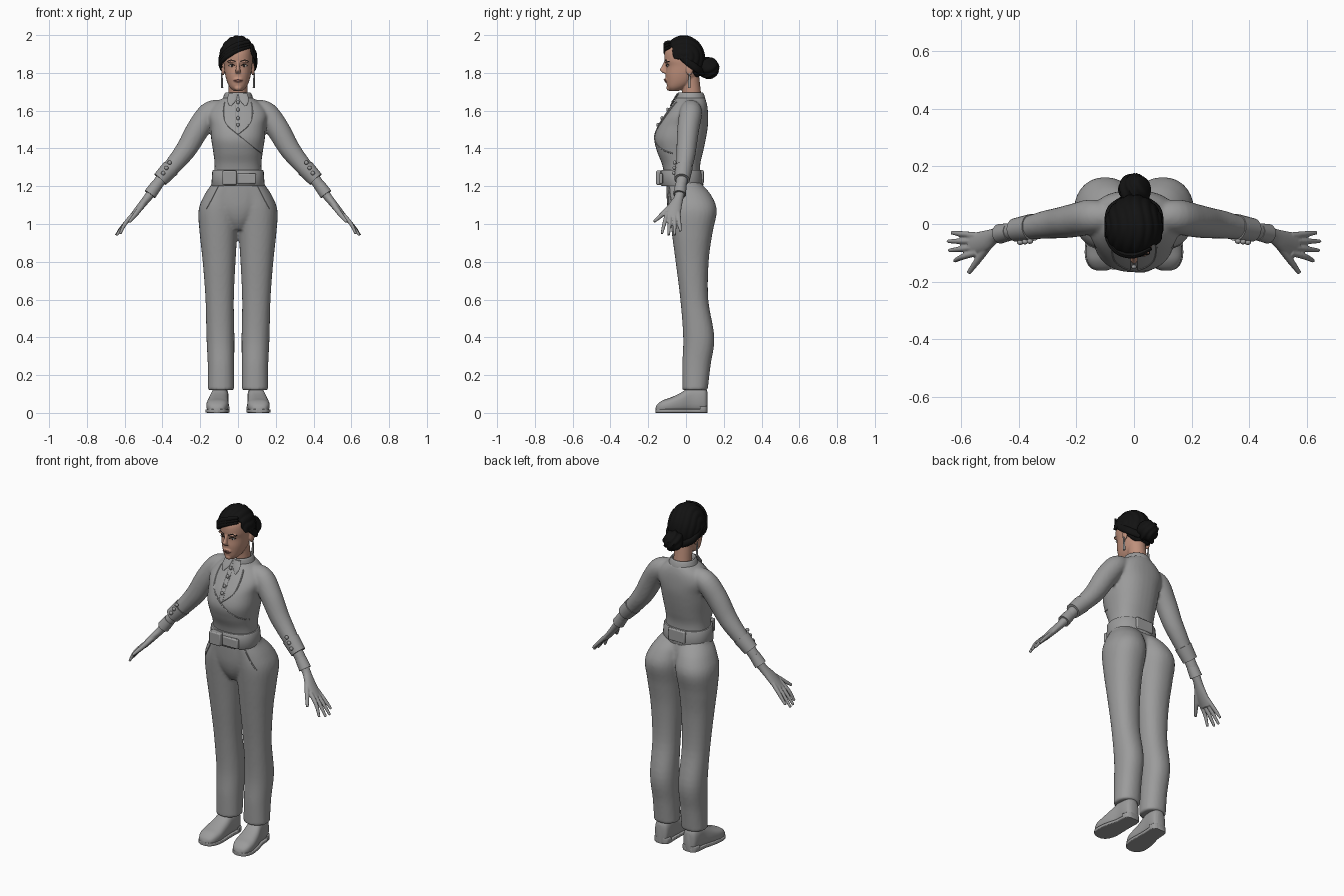
import bpy
import bmesh
from math import sin, cos, pi, tau, copysign, radians
from mathutils import Vector, Matrix
from mathutils.bvhtree import BVHTree

cube = bpy.data.objects.get("Cube")
if cube:
    bpy.data.objects.remove(cube, do_unlink=True)

X, Y, Z = Vector((1, 0, 0)), Vector((0, 1, 0)), Vector((0, 0, 1))
SIDES = (1, -1)


def material(name, red, green, blue):
    mat = bpy.data.materials.new(name)
    mat.use_nodes = True
    color = (red, green, blue, 1)
    mat.diffuse_color = color
    shader = next(n for n in mat.node_tree.nodes if n.type == "BSDF_PRINCIPLED")
    shader.inputs["Base Color"].default_value = color
    shader.inputs["Roughness"].default_value = .8
    return mat


cloth = material("grey cloth", .33, .33, .33)
skin = material("skin", .52, .28, .2)
black = material("black hair", .006, .006, .006)
lip = material("lip", .36, .15, .12)
white = material("eye white", .6, .58, .55)
brown = material("dark iris", .04, .025, .02)


def spline(points, steps):
    """Smooth interpolation through tuples of any length."""
    result = []
    for i in range(len(points) - 1):
        p, q = points[max(i - 1, 0)], points[i]
        r, s = points[i + 1], points[min(i + 2, len(points) - 1)]
        for k in range(steps):
            t = k / steps
            result.append(tuple(
                .5 * (2 * b + (c - a) * t + (2 * a - 5 * b + 4 * c - d) * t ** 2
                      + (3 * b - a - 3 * c + d) * t ** 3)
                for a, b, c, d in zip(p, q, r, s)))
    return result + [tuple(points[-1])]


def loft(bm, sections, u=X, v=None, power=2, sides=28, steps=5, flip=1):
    """Skin (x, y, z, radius u, radius v) sections; v None follows the path."""
    path = spline(sections, steps)
    rings = []
    for i, (x, y, z, a, b) in enumerate(path):
        across, up = u, v
        if v is None:
            ahead = Vector(path[min(i + 1, len(path) - 1)][:3])
            way = (ahead - Vector(path[max(i - 1, 0)][:3])).normalized()
            up = way.cross(u).normalized()
            across = up.cross(way)
        ring = []
        for k in range(sides):
            c, s = cos(tau * k / sides), sin(tau * k / sides)
            p = (Vector((x, y, z))
                 + across * max(a, .001) * copysign(abs(c) ** (2 / power), c)
                 + up * max(b, .001) * copysign(abs(s) ** (2 / power), s))
            ring.append(bm.verts.new((p.x * flip, p.y, p.z)))
        rings.append(ring)
    for low, high in zip(rings, rings[1:]):
        for k in range(sides):
            n = (k + 1) % sides
            bm.faces.new((low[k], low[n], high[n], high[k]))
    bm.faces.new(rings[0])
    bm.faces.new(rings[-1])


def upright(rows, center=0):
    """Turn (z, front, back, half width) rows into horizontal sections."""
    return [(center, (f + b) / 2, z, w, (b - f) / 2) for z, f, b, w in rows]


def blob(bm, place, size, flip=1):
    spot = Vector((place[0] * flip, place[1], place[2]))
    bmesh.ops.create_uvsphere(bm, u_segments=20, v_segments=12, radius=1,
                              matrix=Matrix.LocRotScale(spot, None, Vector(size)))


def finish(name, bm, mat, voxel=None, rounds=3):
    """Make an object; a voxel size fuses its overlapping shapes."""
    bmesh.ops.recalc_face_normals(bm, faces=bm.faces[:])
    mesh = bpy.data.meshes.new(name)
    bm.to_mesh(mesh)
    bm.free()
    mesh.materials.append(mat)
    mesh.polygons.foreach_set("use_smooth", [True] * len(mesh.polygons))
    mesh.set_sharp_from_angle(angle=radians(45))
    obj = bpy.data.objects.new(name, mesh)
    bpy.context.scene.collection.objects.link(obj)
    if voxel:
        fuse = obj.modifiers.new("Fuse", "REMESH")
        fuse.mode, fuse.voxel_size, fuse.use_smooth_shade = "VOXEL", voxel, True
        relax = obj.modifiers.new("Relax", "SMOOTH")
        relax.factor, relax.iterations = .5, rounds
    return obj


def surface(obj):
    """Return a function giving the front y of an object at x, z."""
    bpy.context.view_layer.update()
    tree = BVHTree.FromObject(obj, bpy.context.evaluated_depsgraph_get())

    def front(x, z):
        hit = tree.ray_cast(Vector((x, -1, z)), Y)[0]
        return hit.y if hit else None
    return front


def seam(name, front, points, radius, mat=cloth, flips=(1,)):
    """Lay a thin cord over a front surface."""
    bm = bmesh.new()
    for flip in flips:
        cord = [(x * flip, front(x * flip, z), z, radius, radius)
                for x, z in spline(points, 6)]
        cord = [p for p in cord if p[1] is not None]
        if len(cord) > 1:
            loft(bm, cord, u=Y, sides=6, steps=1)
    finish(name, bm, mat)


def plate(name, place, size):
    bm = bmesh.new()
    bmesh.ops.create_cube(bm, size=1, matrix=Matrix.LocRotScale(
        Vector(place), None, Vector(size)))
    obj = finish(name, bm, cloth)
    bevel = obj.modifiers.new("Bevel", "BEVEL")
    bevel.width, bevel.segments = .006, 2


# Trousers: two legs fused with a pelvis
bm = bmesh.new()
leg = [(.12, -.02, .115, .07, .09), (.25, -.02, .13, .07, .09),
       (.4, -.015, .15, .074, .093), (.6, -.03, .118, .075, .097),
       (.8, -.055, .12, .087, .1), (.95, -.075, .14, .1, .103),
       (1.07, -.09, .163, .109, .1), (1.15, -.095, .135, .095, .085),
       (1.21, -.1, .085, .08, .06)]
for side in SIDES:
    loft(bm, [(c, (f + b) / 2, z, w, (b - f) / 2) for z, f, b, w, c in leg],
         v=Y, power=2.2, flip=side)
loft(bm, upright([(.97, -.05, .05, .04), (1.02, -.08, .07, .08),
                  (1.08, -.097, .1, .13), (1.15, -.103, .1, .155),
                  (1.23, -.105, .082, .135)]), v=Y, power=2.3)
trousers = finish("trousers", bm, cloth, .009)

# Jacket: torso with both sleeves
bm = bmesh.new()
loft(bm, upright([(1.2, -.105, .08, .132), (1.26, -.115, .075, .126),
                  (1.32, -.128, .076, .124), (1.38, -.152, .09, .131),
                  (1.45, -.168, .105, .142), (1.52, -.148, .116, .147),
                  (1.58, -.11, .117, .158), (1.63, -.075, .112, .13),
                  (1.67, -.05, .1, .075)]), v=Y, power=2.35, sides=36)
sleeve = [(.09, .025, 1.61, .05, .05), (.15, .025, 1.587, .06, .06),
          (.21, .012, 1.505, .058, .061), (.265, .003, 1.41, .053, .056),
          (.305, -.002, 1.355, .049, .051), (.36, -.012, 1.29, .042, .044),
          (.405, -.02, 1.242, .037, .037)]
for side in SIDES:
    loft(bm, sleeve, u=Y, flip=side)
jacket = finish("jacket", bm, cloth, .008)

# Cuffs, their buttons and glove bands
bm = bmesh.new()
for side in SIDES:
    loft(bm, [(.355, -.012, 1.297, .047, .048), (.412, -.021, 1.236, .041, .042)],
         u=Y, flip=side)
    loft(bm, [(.43, -.027, 1.207, .03, .031), (.466, -.034, 1.157, .034, .034)],
         u=Y, flip=side)
    for i in range(3):
        blob(bm, (.362 + .017 * i, -.06 - .002 * i, 1.325 - .028 * i),
             (.011, .009, .011), side)
finish("cuffs_and_buttons", bm, cloth)

# Gloves: forearm, palm, fingers and thumb
bm = bmesh.new()
fingers = [(-.04, .634, -.03, .962), (-.06, .647, -.06, .94),
           (-.081, .643, -.092, .94), (-.1, .624, -.128, .948)]
for side in SIDES:
    loft(bm, [(.39, -.018, 1.26, .031, .031), (.44, -.028, 1.192, .029, .029),
              (.478, -.038, 1.14, .025, .022), (.52, -.06, 1.088, .037, .019),
              (.57, -.072, 1.028, .039, .014)], u=Y, flip=side)
    for base, x, y, z in fingers:
        loft(bm, [(.545, base, 1.06, .011, .012),
                  (.595, (base + y) / 2, 1.006, .0105, .011),
                  (x, y, z, .007, .007)], u=Y, sides=12, flip=side)
    loft(bm, [(.49, -.055, 1.12, .014, .014), (.535, -.115, 1.06, .014, .013),
              (.575, -.17, 1.012, .008, .008)], u=Z, sides=12, flip=side)
finish("gloves", bm, cloth, .004, 2)

# Shoes with soles and heels
uppers, soles = bmesh.new(), bmesh.new()
last = [(.112, -.162, .012, .025), (.112, -.152, .036, .045),
        (.111, -.125, .053, .066), (.108, -.085, .059, .08),
        (.104, -.03, .054, .105), (.097, .025, .046, .14),
        (.094, .075, .045, .14), (.093, .103, .038, .13), (.093, .114, .02, .11)]
for side in SIDES:
    loft(uppers, [(x, y, h / 2, w, h / 2) for x, y, w, h in last],
         v=Z, power=2.6, flip=side)
    loft(soles, [(x, y, .01, w + .004, .01) for x, y, w, h in last],
         v=Z, power=7, flip=side)
    loft(soles, [(x, y, .018, w + .005, .018) for x, y, w, h in last[-3:]],
         v=Z, power=7, flip=side)
finish("shoe_uppers", uppers, cloth)
finish("shoe_soles", soles, cloth)

# Shirt collar with two points
bm = bmesh.new()
loft(bm, upright([(1.63, -.06, .105, .09), (1.665, -.053, .102, .08),
                  (1.692, -.046, .092, .07), (1.692, -.036, .084, .062),
                  (1.66, -.03, .08, .057)]), v=Y, sides=32)
for side in SIDES:
    loft(bm, [(.026, -.044, 1.69, .024, .006), (.034, -.066, 1.655, .024, .005),
              (.04, -.082, 1.625, .005, .004)], v=Y, sides=12, flip=side)
finish("collar", bm, cloth)

# Belt with buckle and back plate
bm = bmesh.new()
belt = [(1.2, -.128, .09, .138), (1.205, -.132, .092, .141),
        (1.28, -.134, .086, .136), (1.286, -.13, .083, .132)]
loft(bm, upright(belt), v=Y, power=2.3, sides=36, steps=1)
finish("belt", bm, cloth)
plate("buckle", (-.045, -.138, 1.245), (.075, .04, .075))
plate("buckle_tab", (.045, -.133, 1.24), (.1, .02, .055))
plate("belt_back_plate", (0, .084, 1.25), (.11, .02, .07))

# Lapels, placket, pockets and jacket seams
front = surface(jacket)
lapel = [(.072, 1.645), (.078, 1.59), (.062, 1.53), (0, 1.475)]
seam("lapel_edges", front, lapel, .0035, flips=SIDES)
seam("wrap_edge", front, [(0, 1.475), (.06, 1.425), (.125, 1.375)], .0035)
seam("placket_edges", front, [(.012, 1.63), (.012, 1.49)], .002, flips=SIDES)
bm = bmesh.new()
for z in (1.645, 1.605, 1.56, 1.525):
    blob(bm, (0, front(0, z) - .004, z), (.009, .008, .011))
finish("shirt_buttons", bm, cloth)
seam("pocket_edges", surface(trousers),
     [(.105, 1.2), (.135, 1.14), (.168, 1.08)], .003, flips=SIDES)

# Head with neck, nose, brow and ears
bm = bmesh.new()
loft(bm, upright([(1.704, -.084, -.04, .022), (1.722, -.098, 0, .042),
                  (1.75, -.104, .04, .057), (1.79, -.108, .068, .068),
                  (1.835, -.106, .08, .074), (1.87, -.115, .083, .077),
                  (1.92, -.109, .08, .073), (1.96, -.075, .055, .05)]),
     v=Y, power=2.15, sides=36)
loft(bm, upright([(1.62, -.02, .09, .056), (1.69, -.02, .08, .05),
                  (1.78, -.03, .07, .05)]), v=Y)
loft(bm, [(0, -.108, 1.86, .008, .008), (0, -.116, 1.835, .009, .013),
          (0, -.122, 1.815, .013, .017), (0, -.112, 1.798, .013, .009)],
     v=Y, sides=14)
blob(bm, (0, -.1, 1.763), (.026, .015, .014))
blob(bm, (0, -.09, 1.72), (.02, .014, .015))
for side in SIDES:
    blob(bm, (.031, -.1, 1.86), (.026, .014, .007), side)
    blob(bm, (.079, .018, 1.82), (.01, .02, .034), side)
head = finish("head_and_neck", bm, skin, .004, 3)

# Eyes, brows and lips
face = surface(head)
balls, irises = bmesh.new(), bmesh.new()
for side in SIDES:
    depth = face(.032 * side, 1.838)
    blob(balls, (.032, depth + .001, 1.838), (.015, .004, .006), side)
    blob(irises, (.032, depth - .002, 1.838), (.0055, .002, .0055), side)
finish("eyes", balls, white)
finish("irises", irises, brown)
seam("upper_lashes", face, [(.016, 1.838), (.032, 1.846), (.049, 1.839)],
     .002, black, SIDES)
seam("eyebrows", face, [(.014, 1.86), (.035, 1.868), (.055, 1.861)],
     .0025, black, SIDES)
seam("upper_lip", face, [(-.022, 1.76), (0, 1.764), (.022, 1.76)], .004, lip)
seam("lower_lip", face, [(-.018, 1.756), (0, 1.752), (.018, 1.756)], .004, lip)

# Drop earrings
bm = bmesh.new()
for side in SIDES:
    loft(bm, [(.087, .018, 1.8, .003, .003), (.085, .018, 1.765, .005, .006),
              (.084, .018, 1.72, .006, .007)], v=Y, sides=8, flip=side)
finish("earrings", bm, cloth)

# Combed hair: ridged cap swept from a side parting to the nape
bm = bmesh.new()
rows, columns = 64, 30
grid = []
for i in range(rows + 1):
    a = pi * (i / rows - .5)
    s = sin(a)
    start = .1 + max(0, .5 * (s + .7)) * min(1, max(0, (.9 - s) * 5))
    line = []
    for j in range(columns + 1):
        t = start + (pi + .9 - start) * j / columns
        swell = .99 + .04 * abs(sin(9 * a + .7 * sin(3 * t)))
        line.append(bm.verts.new((.1 * s * swell,
                                  -.012 - .112 * cos(a) * cos(t) * swell,
                                  1.87 + .126 * cos(a) * sin(t) * swell)))
    grid.append(line)
for low, high in zip(grid, grid[1:]):
    for j in range(columns):
        bm.faces.new((low[j], low[j + 1], high[j + 1], high[j]))
bmesh.ops.remove_doubles(bm, verts=bm.verts[:], dist=.0002)
cap = finish("hair_cap", bm, black)
thick = cap.modifiers.new("Thickness", "SOLIDIFY")
thick.thickness, thick.offset = .012, -1

# Swept fringe and side locks
bm = bmesh.new()
for i in range(3):
    drop = .014 * i
    loft(bm, [(.06, -.085, 1.965 - drop, .008, .006),
              (0, -.11, 1.95 - drop, .014, .01),
              (-.06, -.095, 1.915 - drop, .014, .01),
              (-.094, -.04, 1.875 - drop, .01, .009),
              (-.085, .03, 1.855 - drop, .008, .008)], u=Z, sides=10)
for side in SIDES:
    loft(bm, [(.088, -.045, 1.9, .012, .008), (.094, .005, 1.86, .018, .009),
              (.08, .055, 1.825, .02, .012), (.03, .09, 1.8, .02, .012)],
         u=Z, sides=12, flip=side)
finish("hair_locks", bm, black)

# Twisted bun
bm = bmesh.new()
blob(bm, (0, 0, 0), (1, 1, 1))
bmesh.ops.subdivide_edges(bm, edges=bm.edges[:], cuts=1, use_grid_fill=True)
for v in bm.verts:
    d = v.co.normalized()
    twist = sin(9 * d.x + 6 * d.z * d.y + 4 * d.z)
    v.co = Vector((0, .118, 1.826)) + d * (.056 + .004 * twist)
finish("hair_bun", bm, black)
